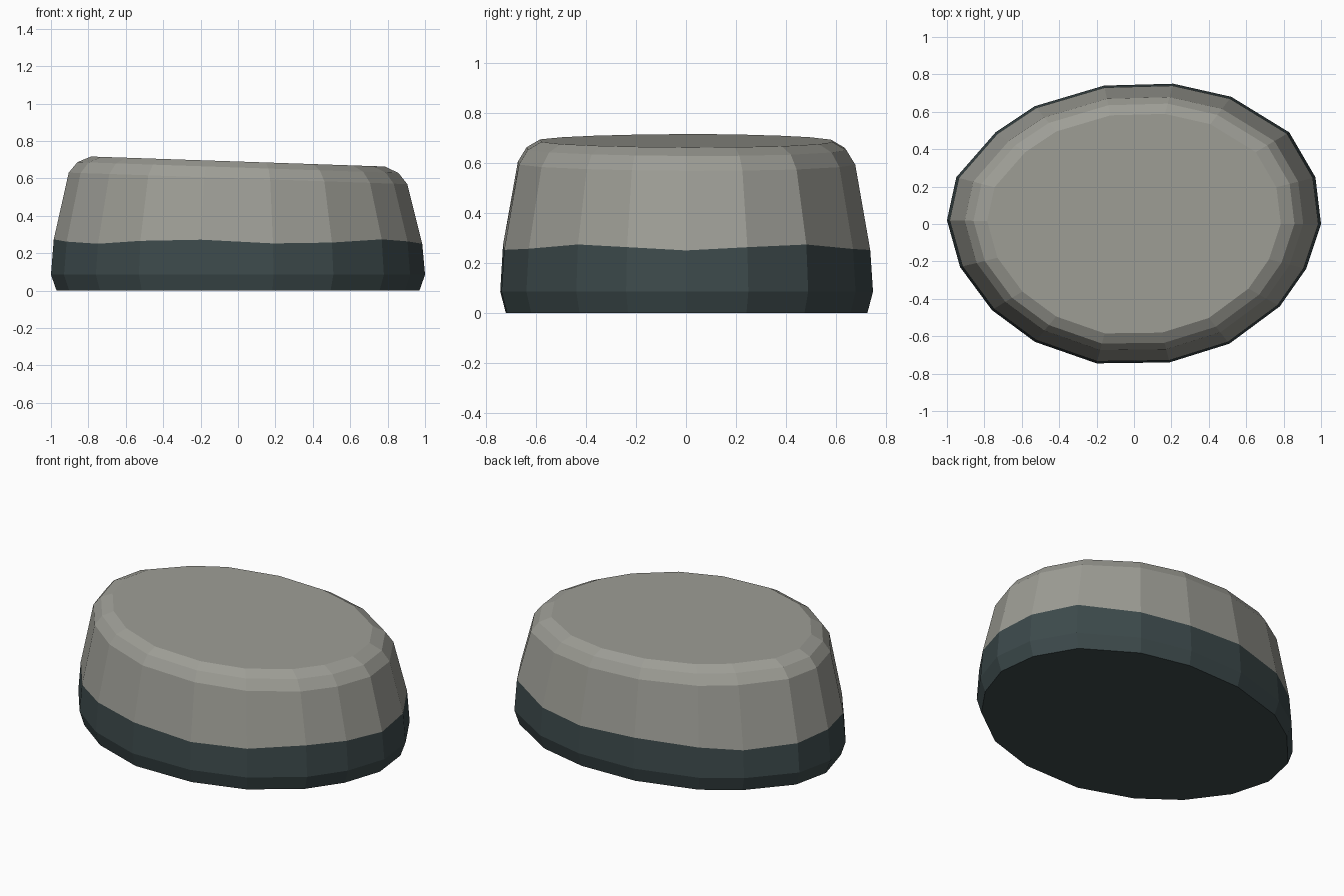
import bpy, bmesh, math

cube = bpy.data.objects.get("Cube")
if cube:
    bpy.data.objects.remove(cube, do_unlink=True)


def make_material(name, rgb):
    mat = bpy.data.materials.new(name)
    mat.use_nodes = True
    colour = (*rgb, 1)
    mat.diffuse_color = colour
    mat.node_tree.nodes["Principled BSDF"].inputs["Base Color"].default_value = colour
    return mat


# Irregular oval footprint of the stone, counter-clockwise
OUTLINE = [(1, 0), (.97, .25), (.83, .49), (.52, .68), (.21, .75), (-.16, .74),
           (-.53, .63), (-.74, .49), (-.95, .25), (-1, .02), (-.93, -.23),
           (-.76, -.46), (-.53, -.63), (-.2, -.745), (.19, -.74), (.51, -.64),
           (.78, -.44), (.92, -.24)]

# Rings from bottom to top: height, outline scale, tilt along x, waviness
RINGS = [(0, .97, 0, 0), (.085, 1, 0, 0), (.262, .985, 0, .012),
         (.6, .905, .034, 0), (.658, .858, .034, 0), (.69, .785, .034, 0)]
BAND_RING = 2  # wavy border between wet base and dry stone


def ring_point(x, y, ring):
    height, scale, tilt, wave = ring
    angle = math.atan2(y / .75, x)
    x, y = x * scale, y * scale
    return x, y, height - tilt * x - wave * math.cos(5 * angle)


bm = bmesh.new()
rings = [[bm.verts.new(ring_point(x, y, r)) for x, y in OUTLINE] for r in RINGS]
n = len(OUTLINE)

# Sides: dark below the wavy border, grey above it
for level, (low, high) in enumerate(zip(rings, rings[1:])):
    for i in range(n):
        j = (i + 1) % n
        face = bm.faces.new((low[i], low[j], high[j], high[i]))
        face.material_index = 0 if level >= BAND_RING else 1

# Flat tilted top and flat underside
bm.faces.new(rings[-1]).material_index = 0
bm.faces.new(rings[0][::-1]).material_index = 1
bm.normal_update()

mesh = bpy.data.meshes.new("stone")
bm.to_mesh(mesh)
bm.free()
mesh.materials.append(make_material("dry grey stone", (.34, .34, .305)))
mesh.materials.append(make_material("dark wet stone", (.046, .068, .071)))
stone = bpy.data.objects.new("stone", mesh)
bpy.context.collection.objects.link(stone)
